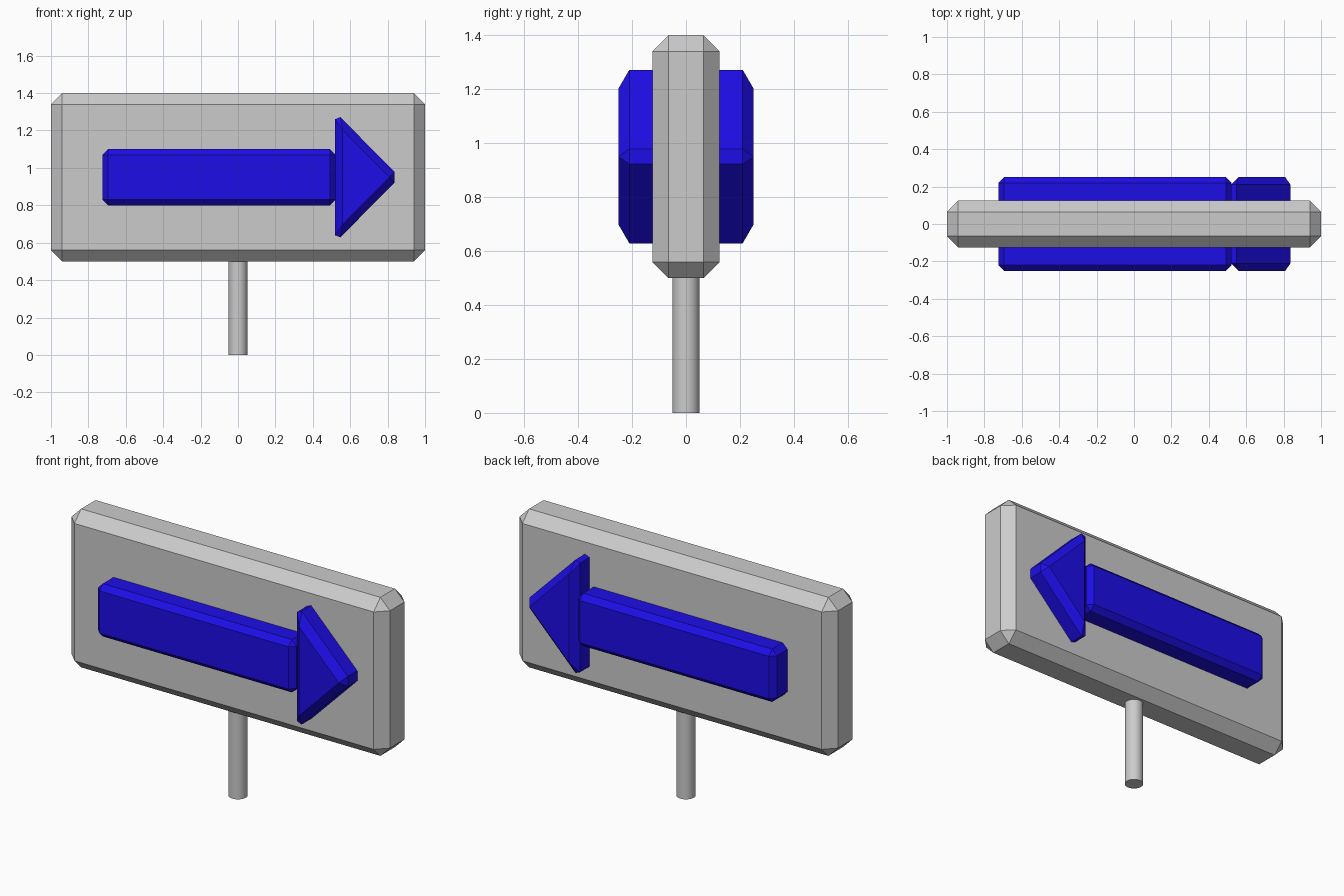
import bpy
import bmesh

if "Cube" in bpy.data.objects:
    bpy.data.objects.remove(bpy.data.objects["Cube"])

blue = bpy.data.materials.new("blue")
blue.diffuse_color = (0.012, 0.004, 0.8, 1.0)
blue.use_nodes = True
blue.node_tree.nodes["Principled BSDF"].inputs["Base Color"].default_value = blue.diffuse_color


def prism(name, profile, depth, bevel, material=None):
    """Extrude an XZ outline symmetrically along Y and chamfer every edge."""
    bm = bmesh.new()
    face = bm.faces.new([bm.verts.new((x, -depth, z)) for x, z in profile])
    ext = bmesh.ops.extrude_face_region(bm, geom=[face], use_keep_orig=True)
    moved = [v for v in ext["geom"] if isinstance(v, bmesh.types.BMVert)]
    bmesh.ops.translate(bm, verts=moved, vec=(0, 2 * depth, 0))
    bmesh.ops.recalc_face_normals(bm, faces=bm.faces[:])
    bmesh.ops.bevel(bm, geom=bm.edges[:], offset=bevel, offset_type='OFFSET',
                    segments=1, profile=0.5, affect='EDGES')
    mesh = bpy.data.meshes.new(name)
    bm.to_mesh(mesh)
    bm.free()
    if material:
        mesh.materials.append(material)
    obj = bpy.data.objects.new(name, mesh)
    bpy.context.collection.objects.link(obj)
    return obj


def rect(x0, x1, z0, z1):
    return [(x0, z0), (x1, z0), (x1, z1), (x0, z1)]


# Sign board
prism("sign_board", rect(-1, 1, 0.5, 1.4), 0.125, 0.06)

# Arrow, passing through the board so it shows on both sides
prism("arrow_shaft", rect(-0.725, 0.522, 0.80, 1.10), 0.25, 0.03, blue)
prism("arrow_head", [(0.519, 0.60), (0.865, 0.95), (0.519, 1.30)],
      0.25, 0.04, blue)

# Round post
bpy.ops.mesh.primitive_cylinder_add(vertices=32, radius=0.05, depth=0.51,
                                    location=(0, 0, 0.255))
post = bpy.context.object
post.name = "post"
bpy.ops.object.shade_smooth_by_angle()
